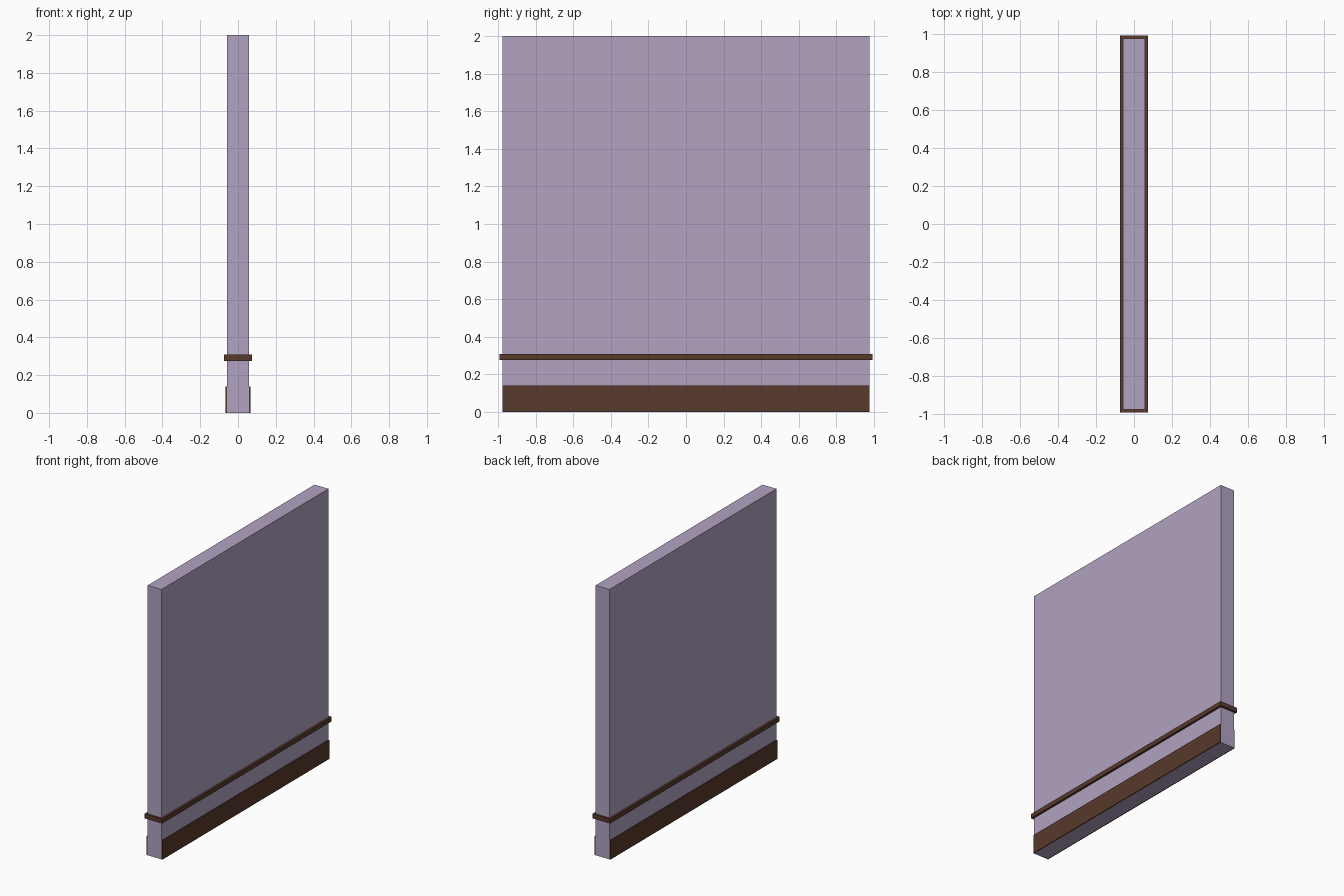
import bpy

if "Cube" in bpy.data.objects:
    bpy.data.objects.remove(bpy.data.objects["Cube"])

HALF_X, HALF_Y, HEIGHT = 0.057, 0.977, 2.0


def material(name, colour):
    m = bpy.data.materials.new(name)
    m.diffuse_color = (*colour, 1.0)
    m.use_nodes = True
    m.node_tree.nodes["Principled BSDF"].inputs["Base Color"].default_value = m.diffuse_color
    return m


def box(name, lo, hi, mat):
    """Axis-aligned box between two corners."""
    bpy.ops.mesh.primitive_cube_add(size=1, location=[(a + b) / 2 for a, b in zip(lo, hi)])
    obj = bpy.context.object
    obj.name = name
    obj.scale = [b - a for a, b in zip(lo, hi)]
    bpy.ops.object.transform_apply(location=False, rotation=False, scale=True)
    obj.data.materials.append(mat)
    return obj


plaster = material("lavender_plaster", (0.445, 0.366, 0.539))
wood = material("dark_brown_wood", (0.098, 0.041, 0.025))

# Wall panel
box("wall_panel", (-HALF_X, -HALF_Y, 0), (HALF_X, HALF_Y, HEIGHT), plaster)

# Baseboards on both broad faces
for name, x0, x1 in (("baseboard_left", -0.065, -HALF_X), ("baseboard_right", HALF_X, 0.065)):
    box(name, (x0, -HALF_Y, 0), (x1, HALF_Y, 0.14), wood)

# Chair rail running all the way round
RAIL = 0.016
box("chair_rail", (-HALF_X - RAIL, -HALF_Y - RAIL, 0.275),
    (HALF_X + RAIL, HALF_Y + RAIL, 0.308), wood)
